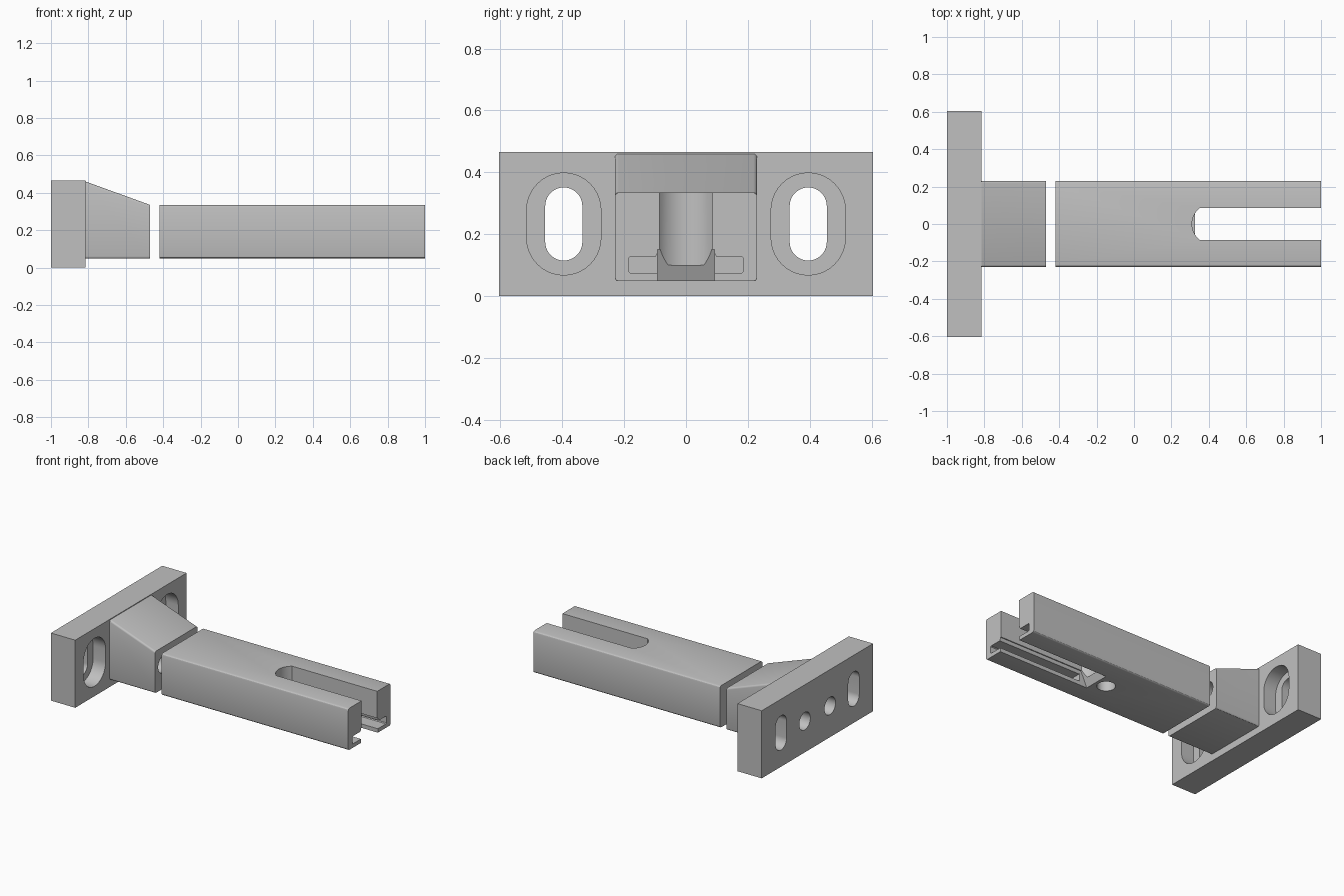
import bpy
import bmesh
import math

if "Cube" in bpy.data.objects:
    bpy.data.objects.remove(bpy.data.objects["Cube"], do_unlink=True)

grey = bpy.data.materials.new("plain grey")
grey.use_nodes = True
grey.diffuse_color = (0.53, 0.53, 0.53, 1)
grey.node_tree.nodes["Principled BSDF"].inputs["Base Color"].default_value = (0.53, 0.53, 0.53, 1)


def prism(name, pts, axis, a, b, bevel=0.0):
    """Extrude a 2D outline along an axis from a to b; bevel edges running along x."""
    place = {"x": lambda p, t: (t, p[0], p[1]),
             "y": lambda p, t: (p[0], t, p[1]),
             "z": lambda p, t: (p[0], p[1], t)}[axis]
    bm = bmesh.new()
    low = [bm.verts.new(place(p, a)) for p in pts]
    high = [bm.verts.new(place(p, b)) for p in pts]
    bm.faces.new(low)
    bm.faces.new(high)
    for i in range(len(pts)):
        j = (i + 1) % len(pts)
        bm.faces.new((low[i], low[j], high[j], high[i]))
    bmesh.ops.recalc_face_normals(bm, faces=bm.faces)
    if bevel:
        edges = [e for e in bm.edges
                 if abs((e.verts[0].co - e.verts[1].co).normalized().x) > 0.5]
        bmesh.ops.bevel(bm, geom=edges, offset=bevel, segments=3, profile=0.5, affect="EDGES")
    mesh = bpy.data.meshes.new(name)
    bm.to_mesh(mesh)
    bm.free()
    mesh.materials.append(grey)
    obj = bpy.data.objects.new(name, mesh)
    bpy.context.collection.objects.link(obj)
    return obj


def rect(x0, x1, y0, y1):
    return [(x0, y0), (x1, y0), (x1, y1), (x0, y1)]


def stadium(cx, cy, r, half=0.0, n=20):
    """Upright rounded slot; a plain circle when half is zero."""
    pts = []
    for side in (1, -1):
        for i in range(n + (1 if half else 0)):
            t = math.pi * i / n + (0 if side > 0 else math.pi)
            pts.append((cx + r * math.cos(t), cy + side * half + r * math.sin(t)))
    return pts


def combine(target, tool, operation="DIFFERENCE"):
    """Apply a boolean and discard the tool."""
    tool.hide_render = True
    mod = target.modifiers.new("cut", "BOOLEAN")
    mod.operation = operation
    mod.solver = "EXACT"
    mod.object = tool
    bpy.context.view_layer.objects.active = target
    bpy.ops.object.modifier_apply(modifier=mod.name)
    bpy.data.objects.remove(tool, do_unlink=True)


# Wall plate with the tapered neck fused to it
bracket = prism("mounting_bracket", rect(-0.605, 0.605, 0, 0.465), "x", -1, -0.815)
neck = prism("neck", [(-0.86, 0.048), (-0.47, 0.048), (-0.47, 0.335),
                      (-0.815, 0.46), (-0.86, 0.46)], "y", -0.23, 0.23, 0.012)
combine(bracket, neck, "UNION")

# Counterbored slots near the plate ends, and round bolt holes through the neck
for s in (-1, 1):
    combine(bracket, prism("slot_cut", stadium(s * 0.395, 0.233, 0.06, 0.058), "x", -1.1, -0.7))
    combine(bracket, prism("recess_cut", stadium(s * 0.395, 0.233, 0.12, 0.045), "x", -0.91, -0.7))
    combine(bracket, prism("bolt_cut", stadium(s * 0.137, 0.215, 0.06), "x", -1.1, -0.4))

# Long arm
arm = prism("slotted_arm", rect(-0.23, 0.23, 0.048, 0.335), "x", -0.42, 1, 0.014)

# Open slot from the free end with a shallow curved back wall
half_angle = math.asin(0.085 / 0.107)
curve = []
for i in range(17):
    t = half_angle * (i / 8 - 1)
    curve.append((0.417 - 0.107 * math.cos(t), 0.107 * math.sin(t)))
combine(arm, prism("open_slot_cut", [(1.1, -0.085)] + curve + [(1.1, 0.085)], "z", 0.1, 0.5))

# Underside channel with a sloped end
combine(arm, prism("channel_cut", [(0.295, 0.03), (1.1, 0.03), (1.1, 0.15), (0.35, 0.15)],
                   "y", -0.092, 0.092))

# Side grooves behind the bottom lips
groove = [(-0.18, 0.075), (0.18, 0.075), (0.185, 0.08), (0.185, 0.123), (0.18, 0.128),
          (0.098, 0.128), (0.086, 0.15), (-0.086, 0.15), (-0.098, 0.128),
          (-0.18, 0.128), (-0.185, 0.123), (-0.185, 0.08)]
combine(arm, prism("groove_cut", groove, "x", 0.36, 1.1))

# Blind round hole beneath the arm
combine(arm, prism("blind_hole_cut", stadium(0.225, 0, 0.058), "z", 0, 0.2))

# Smooth curved walls, crisp edges
for obj in (bracket, arm):
    bpy.ops.object.select_all(action="DESELECT")
    obj.select_set(True)
    bpy.context.view_layer.objects.active = obj
    bpy.ops.object.shade_smooth_by_angle(angle=math.radians(30))
